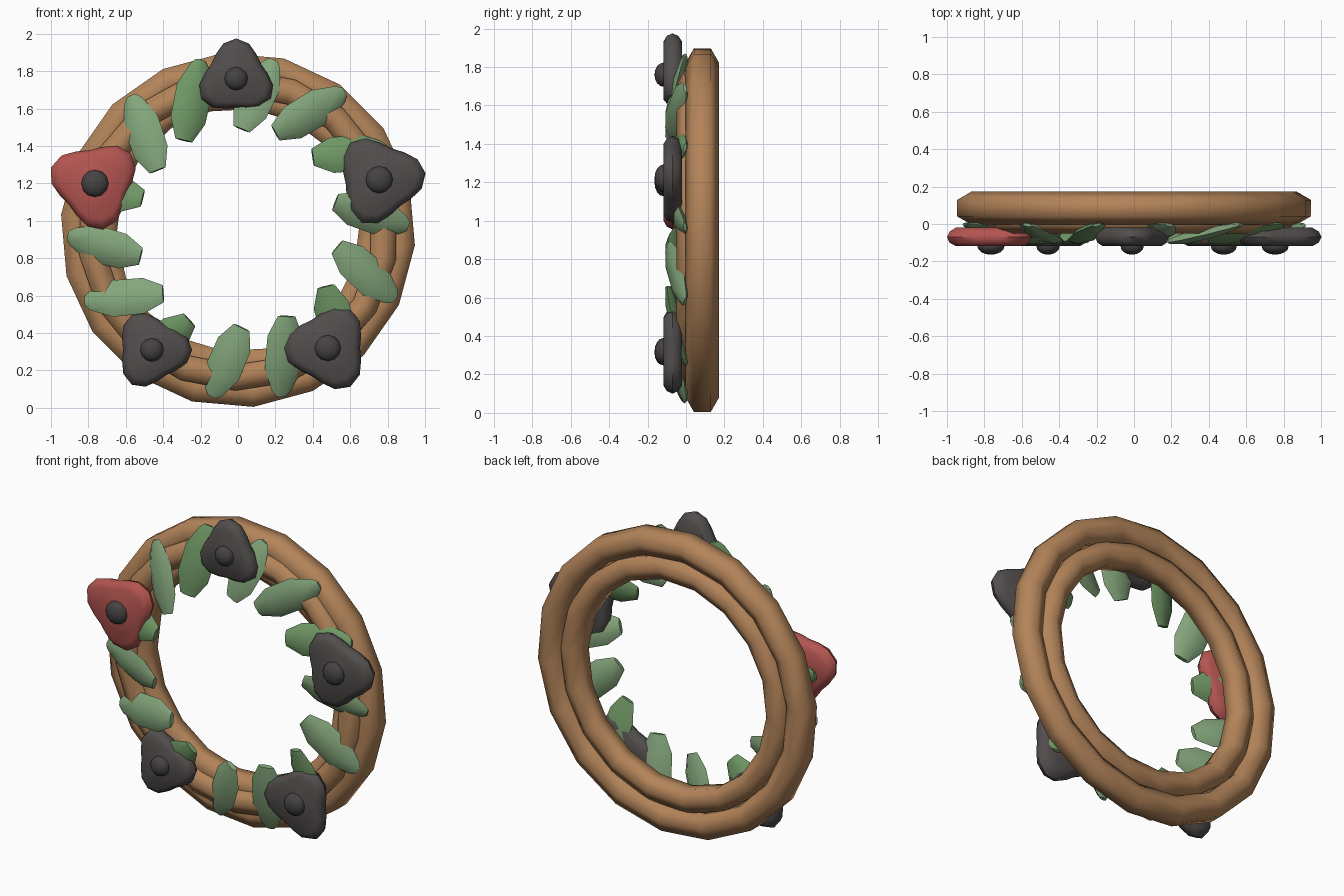
import bpy, bmesh, math
from mathutils import Vector

if "Cube" in bpy.data.objects:
    bpy.data.objects.remove(bpy.data.objects["Cube"])

CZ = 0.951  # height of the wreath centre


def material(name, rgb):
    m = bpy.data.materials.new(name)
    m.diffuse_color = (*rgb, 1)
    m.use_nodes = True
    m.node_tree.nodes["Principled BSDF"].inputs["Base Color"].default_value = m.diffuse_color
    return m


BROWN = material("vine_brown", (0.45, 0.23, 0.10))
GREEN = material("leaf_green", (0.16, 0.31, 0.13))
PALE = material("leaf_pale", (0.23, 0.38, 0.20))
DARK = material("petal_dark", (0.085, 0.075, 0.075))
RED = material("petal_red", (0.45, 0.09, 0.08))
CORE = material("centre_dark", (0.06, 0.055, 0.055))


def loft(name, rings, mat, angle, loop=False):
    """Skin a list of closed rings; cap the ends or join them in a loop."""
    bm = bmesh.new()
    vs = [[bm.verts.new(p) for p in ring] for ring in rings]
    n, k = len(vs), len(vs[0])
    for i in range(n if loop else n - 1):
        a, b = vs[i], vs[(i + 1) % n]
        for j in range(k):
            bm.faces.new((a[j], a[(j + 1) % k], b[(j + 1) % k], b[j]))
    if not loop:
        bm.faces.new(vs[0])
        bm.faces.new(vs[-1])
    bmesh.ops.recalc_face_normals(bm, faces=bm.faces)
    me = bpy.data.meshes.new(name)
    bm.to_mesh(me)
    bm.free()
    me.materials.append(mat)
    ob = bpy.data.objects.new(name, me)
    bpy.context.collection.objects.link(ob)
    bpy.ops.object.select_all(action='DESELECT')
    ob.select_set(True)
    bpy.context.view_layer.objects.active = ob
    bpy.ops.object.shade_smooth_by_angle(angle=math.radians(angle))
    return ob


def vine_ring(name, R, r, y, phase):
    rings = []
    for i in range(18):
        a = math.radians(phase + 20 * i)
        ring = []
        for j in range(6):
            t = math.radians(30 + 60 * j)
            d = R + r * math.cos(t)
            ring.append((d * math.cos(a), y + r * math.sin(t), CZ + d * math.sin(a)))
        rings.append(ring)
    loft(name, rings, BROWN, 80, loop=True)


def leaf(name, x0, z0, x1, z1, roll, mat):
    """Blade from its raised inner end to its outer end tucked in the vine."""
    a, b = Vector((x0, -0.09, z0)), Vector((x1, -0.005, z1))
    d = (b - a).normalized()
    w = d.cross(Vector((0, 1, 0))).normalized()
    n = w.cross(d)
    w, n = (w * math.cos(roll) + n * math.sin(roll),
            n * math.cos(roll) - w * math.sin(roll))
    rings = []
    for t, s in ((0, 0.45), (0.25, 0.92), (0.65, 0.95), (0.93, 0.5), (1, 0.25)):
        c = a.lerp(b, t)
        ring = []
        for j in range(6):
            q = math.radians(60 * j)
            ring.append(c + w * (0.105 * s * math.cos(q)) + n * (0.036 * s * math.sin(q)))
        rings.append(ring)
    loft(name, rings, mat, 35)


def flower(name, x, z, R, lobe, mat):
    # three-lobed puffy petal disc
    rings = []
    for y, s in ((-0.118, 0.80), (-0.10, 0.94), (-0.07, 1), (-0.04, 0.94), (-0.02, 0.80)):
        ring = []
        for j in range(18):
            t = math.radians(20 * j)
            r = R * s * (0.86 + 0.14 * math.cos(3 * t))
            a = t + math.radians(lobe)
            ring.append((x + r * math.cos(a), y, z + r * math.sin(a)))
        rings.append(ring)
    loft(name, rings, mat, 40)
    # domed centre
    q = 0.29 * R
    bpy.ops.mesh.primitive_uv_sphere_add(segments=12, ring_count=8, radius=1,
                                         location=(x, -0.118, z), rotation=(math.pi / 2, 0, 0))
    c = bpy.context.object
    c.name = name + "_centre"
    c.scale = (q, q, 0.046)
    c.data.materials.append(CORE)
    bpy.ops.object.shade_smooth()


# three twisted vine rings
vine_ring("outer_vine", 0.873, 0.088, 0.085, -5)
vine_ring("inner_vine", 0.722, 0.082, 0.085, 3)
vine_ring("front_vine", 0.79, 0.08, 0.03, 9)

# leaves: inner x, z then outer x, z
leaves = [(-0.29, 1.43, -0.20, 1.86), (0.02, 1.49, 0.19, 1.86), (0.20, 1.47, 0.57, 1.69),
          (0.40, 1.34, 0.80, 1.38), (0.52, 1.10, 0.91, 0.97), (0.53, 0.86, 0.84, 0.58),
          (0.47, 0.65, 0.58, 0.25), (0.26, 0.49, 0.23, 0.06), (0.02, 0.43, -0.14, 0.06),
          (-0.26, 0.47, -0.56, 0.22), (-0.40, 0.61, -0.82, 0.57), (-0.52, 0.81, -0.91, 0.92),
          (-0.51, 1.12, -0.90, 1.20), (-0.43, 1.27, -0.57, 1.67)]
for i, p in enumerate(leaves):
    leaf(f"leaf_{i + 1}", *p, 0.2 if i % 2 else -0.2, PALE if i % 3 else GREEN)

# flowers: x, z, radius, lobe angle
for i, (x, z, R, lobe, mat) in enumerate([
        (-0.01, 1.76, 0.215, 90, DARK), (0.755, 1.22, 0.25, 8, DARK),
        (0.48, 0.32, 0.24, 60, DARK), (-0.46, 0.31, 0.215, 0, DARK),
        (-0.765, 1.20, 0.25, 40, RED)]):
    flower(f"flower_{i + 1}", x, z, R, lobe, mat)
